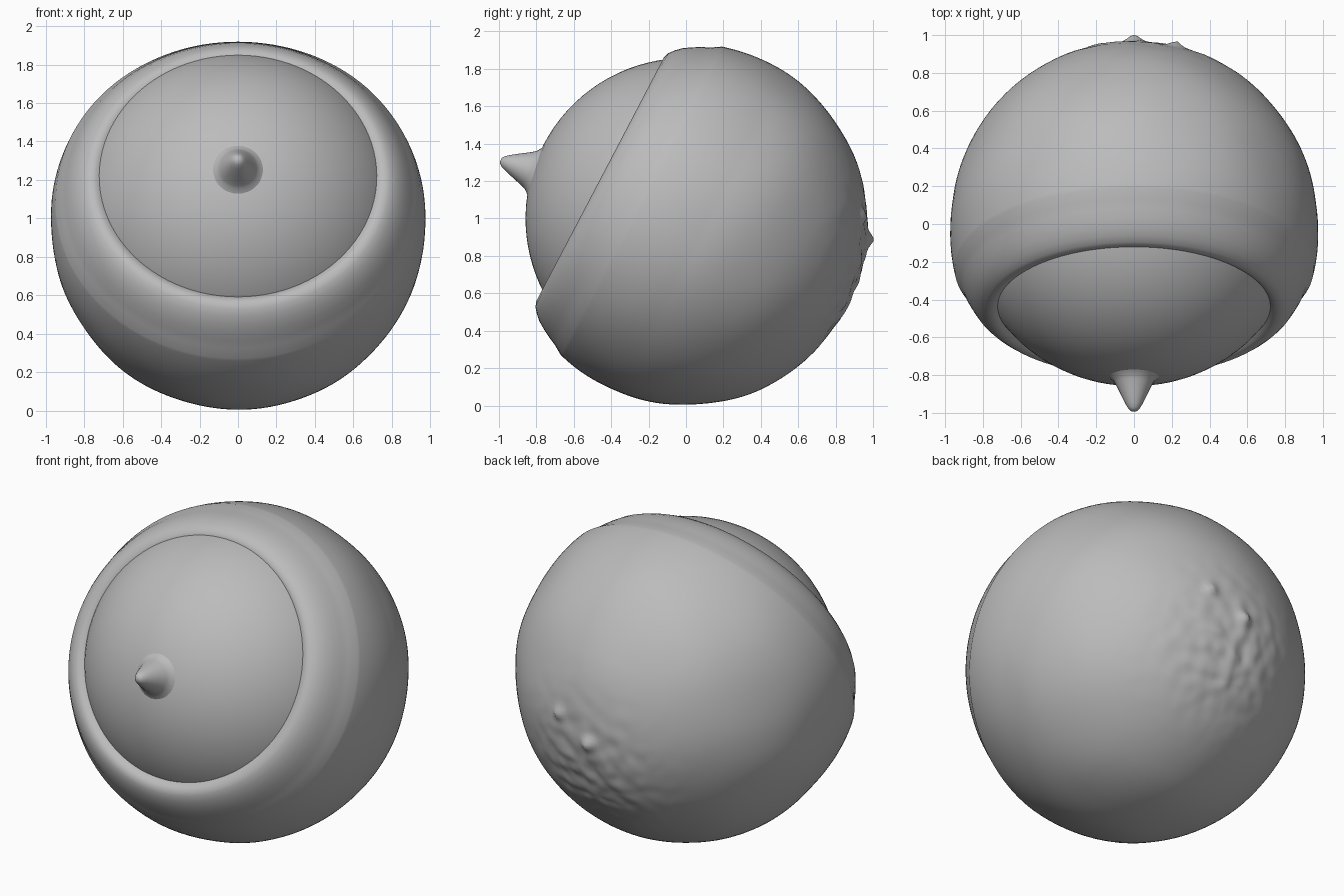
import bpy, bmesh, math
from mathutils import Vector, noise

if "Cube" in bpy.data.objects:
    bpy.data.objects.remove(bpy.data.objects["Cube"])

grey = bpy.data.materials.new("plain_grey")
grey.diffuse_color = (0.5, 0.5, 0.5, 1)
grey.use_nodes = True
grey.node_tree.nodes["Principled BSDF"].inputs["Base Color"].default_value = grey.diffuse_color


def revolve(name, profile, axis, origin, segments, shape=lambda p, h: p):
    """Revolve (radius, height) points round an axis; radius 0 makes a pole."""
    a = Vector(axis).normalized()
    u = Vector((1, 0, 0))
    v = a.cross(u)
    bm = bmesh.new()
    rings = []
    for r, h in profile:
        count = 1 if r < 1e-5 else segments
        ring = []
        for i in range(count):
            t = 2 * math.pi * i / segments
            p = u * (r * math.cos(t)) + v * (r * math.sin(t)) + a * h
            ring.append(bm.verts.new(shape(p, h) + Vector(origin)))
        rings.append(ring)
    for lo, hi in zip(rings, rings[1:]):
        for i in range(segments):
            j = (i + 1) % segments
            quad = [lo[i % len(lo)], lo[j % len(lo)], hi[j % len(hi)], hi[i % len(hi)]]
            bm.faces.new(list(dict.fromkeys(quad)))
    bmesh.ops.recalc_face_normals(bm, faces=bm.faces)
    mesh = bpy.data.meshes.new(name)
    bm.to_mesh(mesh)
    bm.free()
    mesh.materials.append(grey)
    mesh.shade_smooth()
    obj = bpy.data.objects.new(name, mesh)
    bpy.context.collection.objects.link(obj)
    return obj


def arc(radius, start, end, steps):
    return [(radius * math.sin(t), radius * math.cos(t))
            for t in (start + (end - start) * i / steps for i in range(steps + 1))]


TILT = (0, -0.886, 0.464)

# Outer shell: a ball with a tilted round opening and a rolled rim
R = 0.968
knob_spots = [(Vector((0.0, 0.97, -0.08)), 0.035, 0.04),
              (Vector((0.22, 0.94, 0.04)), 0.03, 0.035)]
wrinkle_spot = Vector((0.05, 0.92, -0.25))


def shell_shape(p, h):
    n = p.normalized()
    # slightly wider round the opening
    widen = min(max((h + 0.1) / 0.6, 0), 1)
    q = Vector((p.x * (1 + 0.035 * widen), p.y, p.z))
    # faint unevenness, wrinkles and two little knobs low on the back
    q += n * 0.008 * noise.noise(p * 2.5) * (1 - widen)
    near = math.exp(-((p - wrinkle_spot).length / 0.36) ** 2)
    q += n * 0.016 * near * noise.noise(p * 13)
    for spot, height, width in knob_spots:
        q += n * height * math.exp(-((p - spot).length / width) ** 2)
    return q


rim = [(0.66, 0.47), (0.69, 0.497), (0.71, 0.512), (0.735, 0.518), (0.765, 0.508),
       (0.795, 0.484), (0.825, 0.452), (0.852, 0.41), (0.877, 0.365), (0.898, 0.32)]
body = arc(R, math.acos(0.27 / R), math.pi, 90)
revolve("outer_shell", rim + body, TILT, (0, 0, 0.97), 128, shell_shape)

# Inner ball showing through the opening
revolve("inner_ball", arc(0.858, 0, math.pi, 48), TILT, (0, 0, 1.0), 96,
        lambda p, h: Vector((p.x * 1.025, p.y, p.z)))

# Pointed peg with a flared foot on the front of the ball
peg = [(0.15, 0.83), (0.125, 0.853), (0.108, 0.868), (0.098, 0.885), (0.088, 0.905),
       (0.074, 0.935), (0.058, 0.97), (0.043, 1.0), (0.03, 1.023), (0.016, 1.036), (0, 1.04)]
revolve("front_peg", peg, (0, -0.955, 0.298), (0, 0, 1.0), 32)
